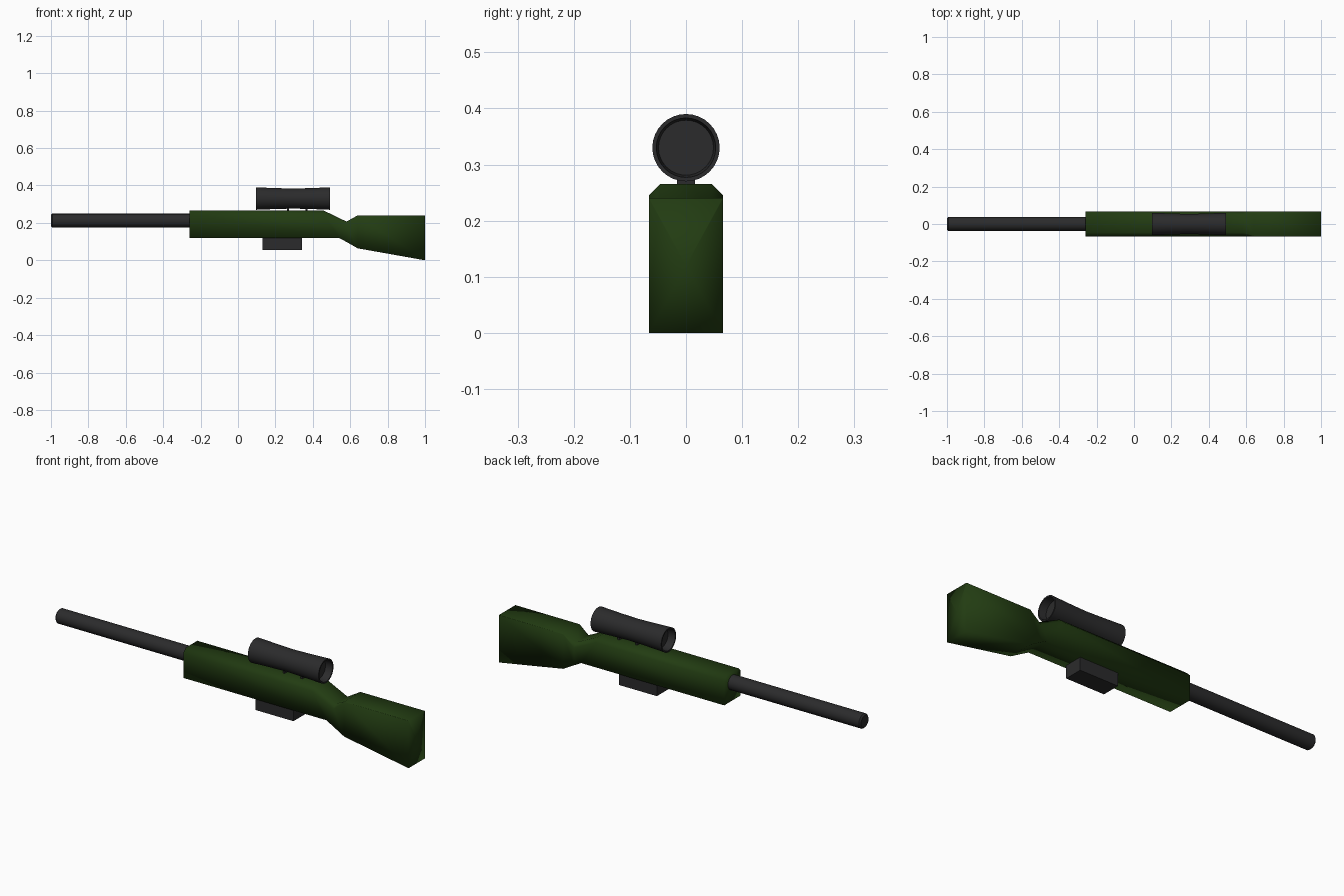
import bpy, bmesh, math

if "Cube" in bpy.data.objects:
    bpy.data.objects.remove(bpy.data.objects["Cube"])

def material(name, rgb):
    m = bpy.data.materials.new(name)
    m.diffuse_color = (*rgb, 1)
    m.use_nodes = True
    m.node_tree.nodes["Principled BSDF"].inputs["Base Color"].default_value = m.diffuse_color
    return m

green = material("green_paint", (0.016, 0.045, 0.006))
dark = material("dark_metal", (0.024, 0.024, 0.025))

def finish(bm, name, mat, smooth_angle=None):
    bmesh.ops.recalc_face_normals(bm, faces=bm.faces)
    me = bpy.data.meshes.new(name)
    bm.to_mesh(me)
    bm.free()
    ob = bpy.data.objects.new(name, me)
    bpy.context.collection.objects.link(ob)
    me.materials.append(mat)
    if smooth_angle:
        bpy.ops.object.select_all(action='DESELECT')
        ob.select_set(True)
        bpy.context.view_layer.objects.active = ob
        bpy.ops.object.shade_smooth_by_angle(angle=math.radians(smooth_angle))
    return ob

def loft(bm, rings):
    """Bridge successive rings of points, returning the vertex rings."""
    vs = [[bm.verts.new(p) for p in r] for r in rings]
    n = len(vs[0])
    for a, b in zip(vs, vs[1:]):
        for i in range(n):
            j = (i + 1) % n
            bm.faces.new((a[i], a[j], b[j], b[i]))
    return vs

def lathe_x(name, profile, z, sides, mat):
    """Revolve (x, radius) points about a lengthwise axis at height z, capping both ends."""
    bm = bmesh.new()
    angs = [2 * math.pi * i / sides for i in range(sides)]
    vs = loft(bm, [[(x, r * math.cos(a), z + r * math.sin(a)) for a in angs]
                   for x, r in profile])
    bm.faces.new(vs[0])
    bm.faces.new(vs[-1])
    return finish(bm, name, mat, 40)

def box(name, x0, x1, half_y, z0, z1, mat):
    bm = bmesh.new()
    loop = [(-half_y, z0), (half_y, z0), (half_y, z1), (-half_y, z1)]
    vs = loft(bm, [[(x, y, z) for y, z in loop] for x in (x0, x1)])
    bm.faces.new(vs[0])
    bm.faces.new(vs[1])
    return finish(bm, name, mat)

# Stock: chamfered receiver, pinched wrist, square butt
W = 0.066
bm = bmesh.new()
rings = []
# stations: x top edge, x bottom edge, top z, bottom z, chamfer
for xt, xb, top, bot, c in [(-0.26, -0.26, 0.265, 0.12, 0.02),
                            (0.46, 0.54, 0.265, 0.12, 0.02),
                            (0.58, 0.58, 0.207, 0.098, 0.02),
                            (0.64, 0.64, 0.24, 0.064, 0.002),
                            (1.0, 1.0, 0.24, 0.0, 0.001)]:
    rings.append([(xb, -W, bot), (xb, W, bot), (xt, W, top - c),
                  (xt, W - c, top), (xt, c - W, top), (xt, -W, top - c)])
vs = loft(bm, rings)
caps = [bm.faces.new(vs[0]), bm.faces.new(vs[-1])]
bmesh.ops.poke(bm, faces=caps)
finish(bm, "stock", green, 100)

# Barrel with softened muzzle
lathe_x("barrel", [(-1.0, 0.03), (-0.993, 0.037), (-0.24, 0.037)], 0.212, 16, dark)

# Scope: waisted tube with recessed lenses at both ends
lathe_x("scope", [(0.135, 0.049), (0.097, 0.053), (0.097, 0.06), (0.2, 0.056),
                  (0.295, 0.0535), (0.39, 0.056), (0.492, 0.06), (0.492, 0.053),
                  (0.455, 0.049)], 0.33, 32, dark)

# Scope mounts
for i, x in enumerate((0.267, 0.367)):
    box(f"scope_mount_{i + 1}", x - 0.005, x + 0.005, 0.016, 0.255, 0.285, dark)

# Magazine
box("magazine", 0.13, 0.343, 0.047, 0.055, 0.14, dark)
